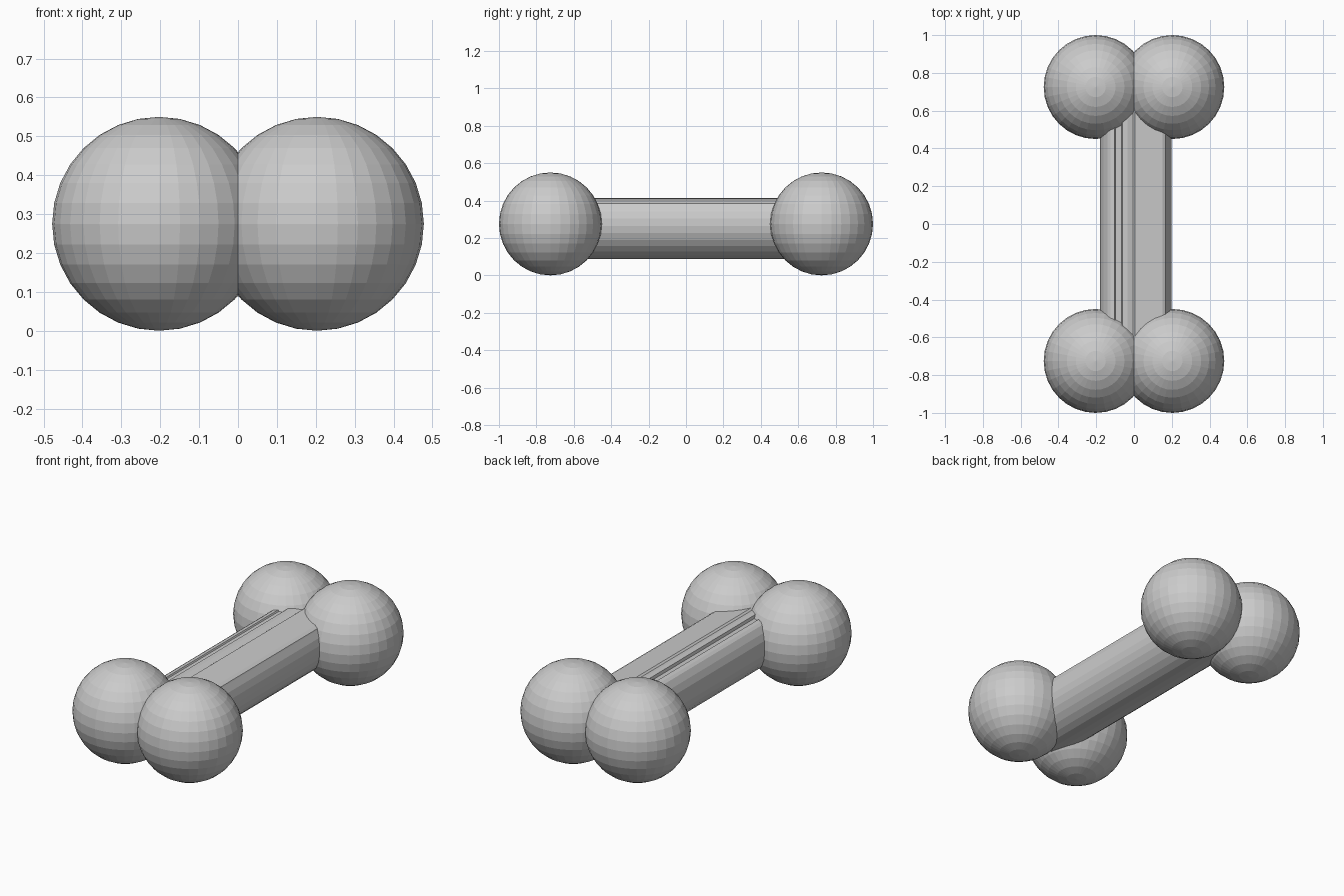
import bpy, bmesh
from math import sin, cos, radians

if "Cube" in bpy.data.objects:
    bpy.data.objects.remove(bpy.data.objects["Cube"])


def make_object(name, bm):
    bmesh.ops.recalc_face_normals(bm, faces=bm.faces)
    mesh = bpy.data.meshes.new(name)
    bm.to_mesh(mesh)
    bm.free()
    obj = bpy.data.objects.new(name, mesh)
    bpy.context.collection.objects.link(obj)
    return obj


# Four round knobs at the ends of the bone
R = 0.275
for end, y in (("front", -0.725), ("back", 0.725)):
    for side, x in (("left", -0.203), ("right", 0.203)):
        bm = bmesh.new()
        bmesh.ops.create_uvsphere(bm, u_segments=32, v_segments=16, radius=R)
        knob = make_object(f"{end}_{side}_knob", bm)
        knob.location = (x, y, R)

# Shaft section: round underneath, flattened and lightly grooved on top
CX, CZ, SR = 0.01, 0.277, 0.19
profile = []
for i in range(22):
    a = radians(142 + i * (392 - 142) / 21)
    profile.append((CX + SR * cos(a), CZ + SR * sin(a)))
profile += [(0.168, 0.385), (0.150, 0.395), (0.005, 0.412), (-0.005, 0.404),
            (-0.035, 0.414), (-0.062, 0.414), (-0.066, 0.398),
            (-0.098, 0.400), (-0.102, 0.408), (-0.125, 0.404)]

# Shaft extruded between the knobs
bm = bmesh.new()
face = bm.faces.new([bm.verts.new((x, -0.70, z)) for x, z in profile])
ext = bmesh.ops.extrude_face_region(bm, geom=[face])
moved = [v for v in ext["geom"] if isinstance(v, bmesh.types.BMVert)]
bmesh.ops.translate(bm, verts=moved, vec=(0, 1.40, 0))
make_object("shaft", bm)
